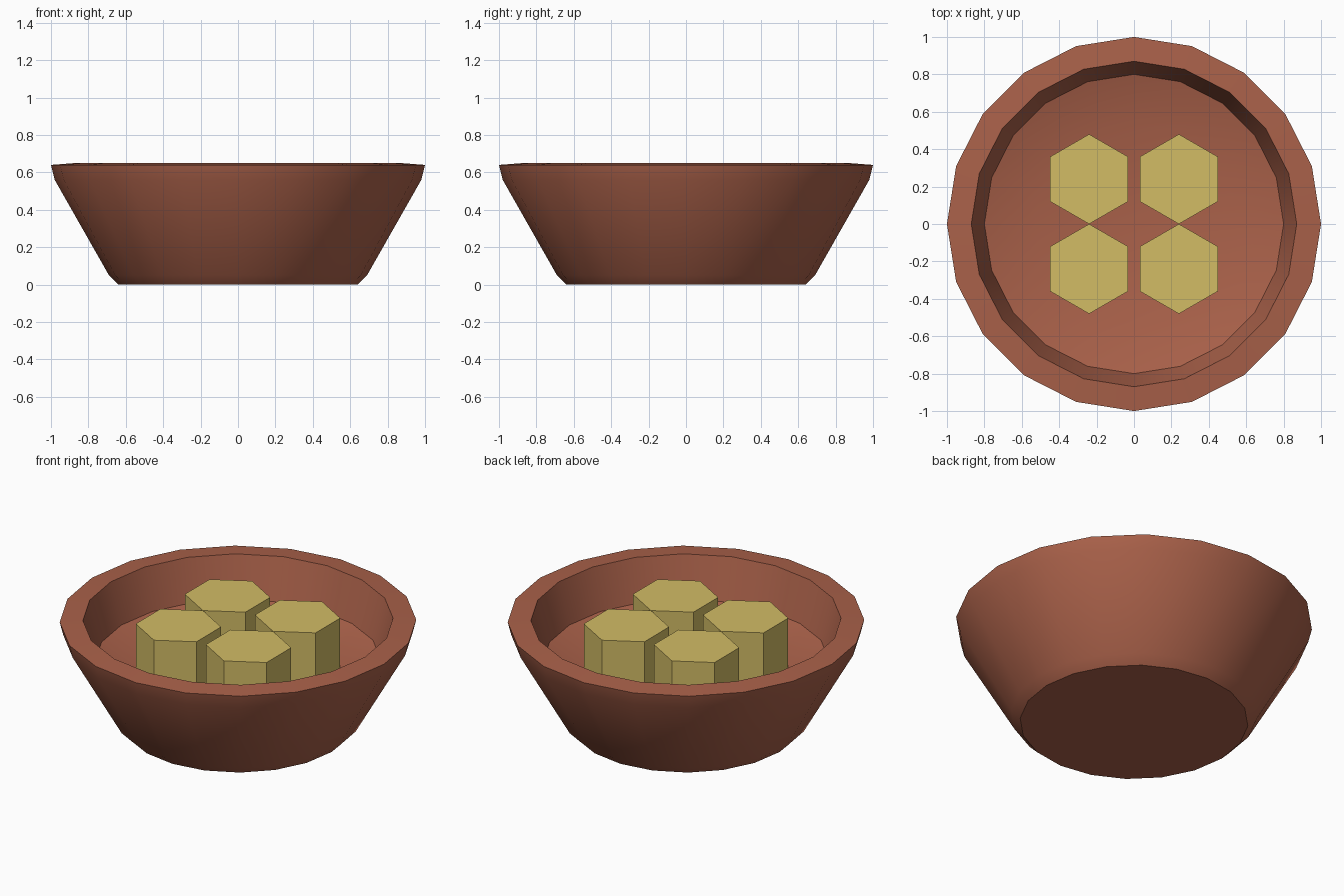
import bpy, bmesh, math

if "Cube" in bpy.data.objects:
    bpy.data.objects.remove(bpy.data.objects["Cube"])


def material(name, rgb):
    m = bpy.data.materials.new(name)
    m.diffuse_color = (*rgb, 1)
    m.use_nodes = True
    m.node_tree.nodes["Principled BSDF"].inputs["Base Color"].default_value = m.diffuse_color
    return m


clay = material("terracotta clay", (0.402, 0.120, 0.068))
yellow = material("straw yellow", (0.645, 0.503, 0.130))


def lathe(name, profile, sides, mat, start=0.0, centre=(0, 0)):
    """Closed solid from rings of (radius, z), capped at both ends."""
    bm = bmesh.new()
    rings = []
    for r, z in profile:
        rings.append([bm.verts.new((r * math.cos(start + 2 * math.pi * i / sides),
                                    r * math.sin(start + 2 * math.pi * i / sides), z))
                      for i in range(sides)])
    for a, b in zip(rings, rings[1:]):
        for i in range(sides):
            j = (i + 1) % sides
            bm.faces.new((a[i], a[j], b[j], b[i]))
    bm.faces.new(rings[0][::-1])
    bm.faces.new(rings[-1])
    bmesh.ops.recalc_face_normals(bm, faces=bm.faces)
    mesh = bpy.data.meshes.new(name)
    bm.to_mesh(mesh)
    bm.free()
    mesh.materials.append(mat)
    obj = bpy.data.objects.new(name, mesh)
    obj.location = (*centre, 0)
    bpy.context.collection.objects.link(obj)
    return obj


# Bowl: flared outside, flat rim, steep lip, shallow dished floor
bowl = lathe("bowl", [(0.64, 0), (0.69, 0.05), (0.98, 0.56), (1.0, 0.64),
                      (0.87, 0.65), (0.80, 0.40), (0.53, 0.32)], 20, clay)
bpy.context.view_layer.objects.active = bowl
bowl.select_set(True)
bpy.ops.object.shade_smooth_by_angle(angle=math.radians(30))

# Four hexagonal blocks standing on the floor
for sx, x in (("left", -0.24), ("right", 0.24)):
    for sy, y in (("front", -0.24), ("back", 0.24)):
        lathe(f"hex_block_{sy}_{sx}", [(0.24, 0.30), (0.24, 0.64)], 6, yellow,
              math.pi / 6, (x, y))
